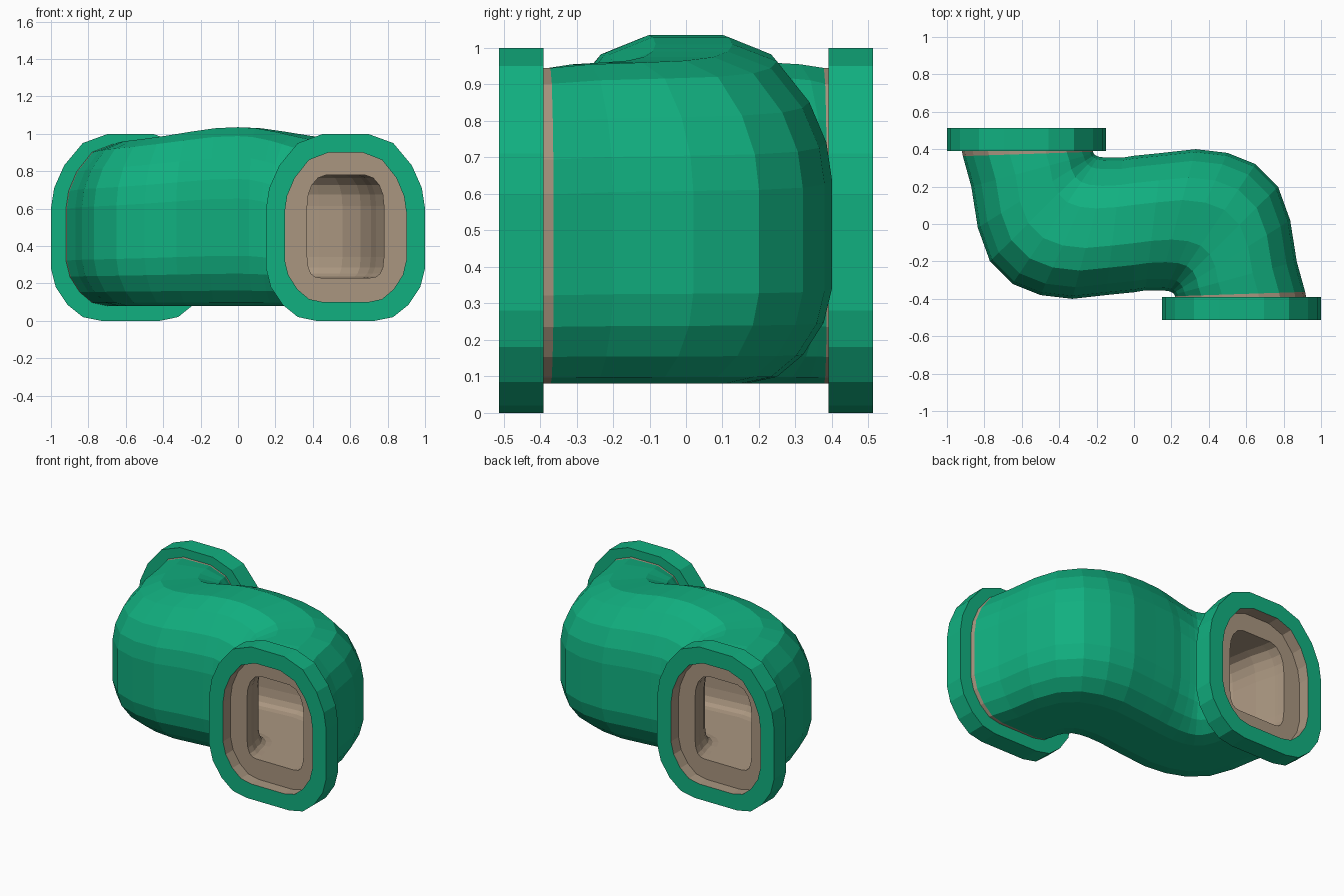
import bpy
import bmesh
from mathutils import Vector

cube = bpy.data.objects.get("Cube")
if cube:
    bpy.data.objects.remove(cube, do_unlink=True)


def material(name, color):
    m = bpy.data.materials.new(name)
    m.use_nodes = True
    m.diffuse_color = color
    m.node_tree.nodes["Principled BSDF"].inputs["Base Color"].default_value = color
    return m


GREEN = material("green paint", (0.0056, 0.434, 0.216, 1))
TAN = material("tan lining", (0.40, 0.305, 0.216, 1))

# Half cross-sections (u sideways, v upward), top to bottom
OUTER = [(0.28, 1), (0.6, 0.95), (0.835, 0.83), (0.96, 0.71), (1, 0.6),
         (1, 0.28), (0.94, 0.18), (0.79, 0.085), (0.6, 0.02), (0.37, 0)]
BORE = [(0.5, 1), (0.72, 0.97), (0.88, 0.9), (0.97, 0.81), (1, 0.7),
        (1, 0.2), (0.97, 0.1), (0.9, 0.04), (0.8, 0.01), (0.65, 0)]


def ring(half, a, b, z0, z1):
    """Upright closed section spanning plan points a and b."""
    a, b = Vector(a), Vector(b)
    mid, side = (a + b) / 2, (a - b) / 2
    section = half + [(-u, v) for u, v in reversed(half)]
    return [(*(mid + side * u), z0 + v * (z1 - z0)) for u, v in section]


def closed_loft(name, rings, tan_spans):
    """Bridge rings in a closed chain; listed spans take the tan material."""
    bm = bmesh.new()
    loops = [[bm.verts.new(p) for p in r] for r in rings]
    for i, lo in enumerate(loops):
        hi = loops[(i + 1) % len(loops)]
        for j in range(len(lo)):
            k = (j + 1) % len(lo)
            f = bm.faces.new((lo[j], lo[k], hi[k], hi[j]))
            f.material_index = int(i in tan_spans)
    bmesh.ops.recalc_face_normals(bm, faces=bm.faces)
    mesh = bpy.data.meshes.new(name)
    bm.to_mesh(mesh)
    bm.free()
    mesh.materials.append(GREEN)
    mesh.materials.append(TAN)
    obj = bpy.data.objects.new(name, mesh)
    bpy.context.collection.objects.link(obj)
    return obj


# Plan of the bend: outer edge, inner edge, top height; front end to middle
half_path = [
    ((0.92, -0.39), (0.22, -0.39), 0.945),
    ((0.915, -0.363), (0.22, -0.386), 0.945),
    ((0.87, -0.2), (0.215, -0.377), 0.955),
    ((0.835, 0.02), (0.21, -0.37), 0.96),
    ((0.77, 0.2), (0.2, -0.365), 0.965),
    ((0.65, 0.32), (0.19, -0.36), 0.975),
    ((0.5, 0.38), (0.17, -0.357), 0.99),
    ((0.33, 0.4), (0.13, -0.355), 1.01),
    ((0.15, 0.38), (0.06, -0.355), 1.03),
]


def turn(p):
    return (-p[0], -p[1])


middle = [((0, 0.365), (0, -0.365), 1.035)]
back_half = [(turn(b), turn(a), t) for a, b, t in reversed(half_path)]
path = half_path + middle + back_half

# Pipe: outside skin, end lip, then the bore back to the start
skin = [ring(OUTER, a, b, 0.08, top) for a, b, top in path]
bore = []
for a, b, top in path:
    a, b = Vector(a), Vector(b)
    bore.append(ring(BORE, a.lerp(b, 0.2), b.lerp(a, 0.21), 0.23, 0.78))


def lip(half, x0, x1, z0, z1, back):
    a, b = (x1, -0.435), (x0, -0.435)
    if back:
        a, b = turn(b), turn(a)
    return ring(half, a, b, z0, z1)


def ends(back):
    return [lip(OUTER, 0.245, 0.905, 0.095, 0.905, back),
            lip(BORE, 0.37, 0.78, 0.23, 0.78, back)]


rings = skin + ends(True) + bore[::-1] + ends(False)[::-1]
n = len(skin)
closed_loft("bent_pipe", rings, {0, n - 2} | set(range(n - 1, len(rings))))


# Flanges with a tan-lined opening
def flange(name, back):
    def at(x0, x1, z0, z1, y):
        a, b = (x1, y), (x0, y)
        if back:
            a, b = turn(a), turn(b)
        return ring(OUTER, a, b, z0, z1)
    closed_loft(name, [at(0.15, 1, 0, 1, -0.513), at(0.15, 1, 0, 1, -0.39),
                       at(0.25, 0.9, 0.1, 0.9, -0.39),
                       at(0.25, 0.9, 0.1, 0.9, -0.513)], {2})


flange("front_flange", False)
flange("back_flange", True)
